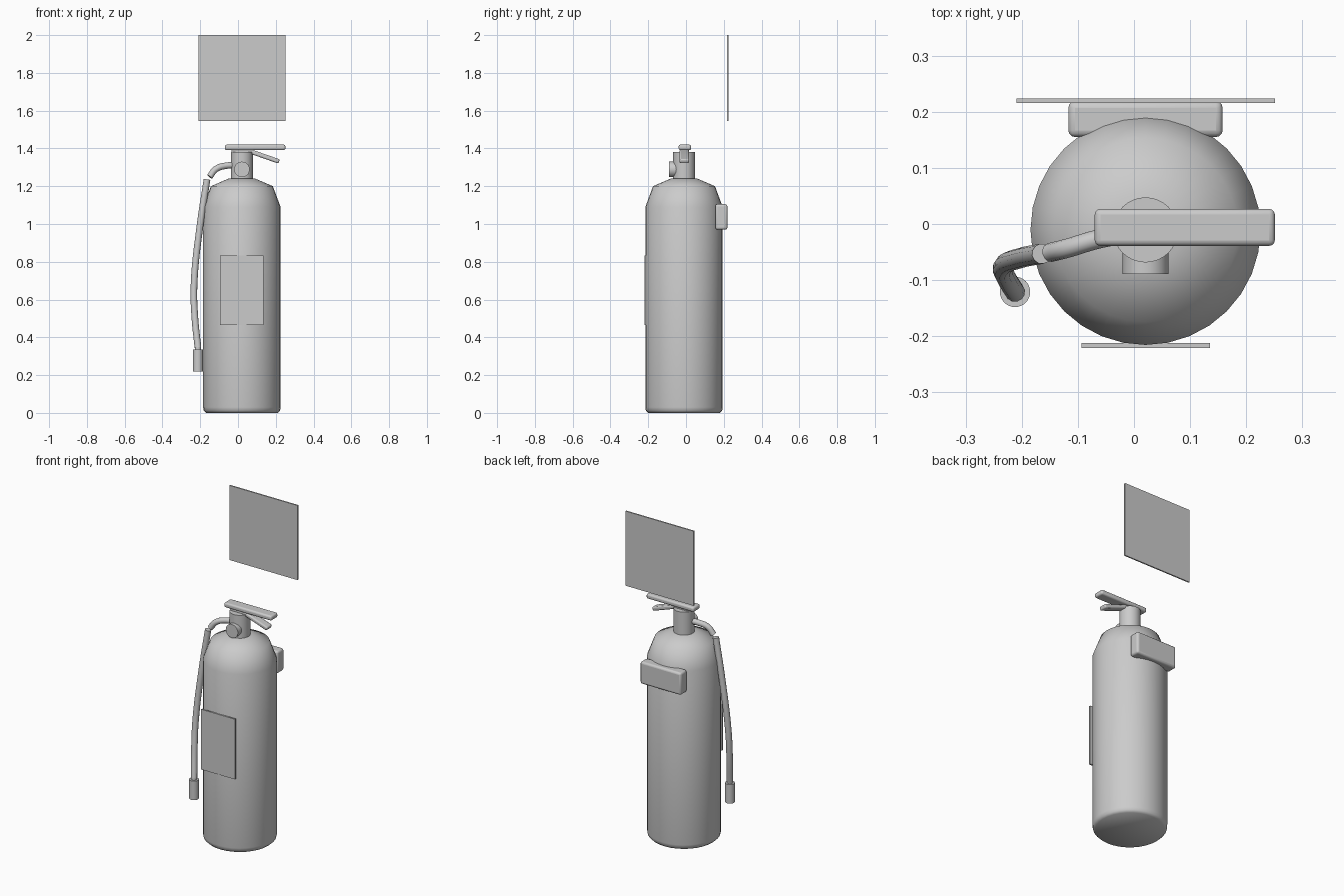
import bpy, bmesh, math
from mathutils import Vector

if "Cube" in bpy.data.objects:
    bpy.data.objects.remove(bpy.data.objects["Cube"])

CX, CY = 0.0205, -0.0105  # axis of the cylinder


def finish(obj, angle=50):
    bpy.ops.object.select_all(action='DESELECT')
    obj.select_set(True)
    bpy.context.view_layer.objects.active = obj
    bpy.ops.object.shade_smooth_by_angle(angle=math.radians(angle))
    return obj


def from_bmesh(name, bm):
    bmesh.ops.recalc_face_normals(bm, faces=bm.faces[:])
    me = bpy.data.meshes.new(name)
    bm.to_mesh(me)
    bm.free()
    obj = bpy.data.objects.new(name, me)
    bpy.context.collection.objects.link(obj)
    return obj


def add_bevel(obj, width, segments=3):
    mod = obj.modifiers.new("Bevel", 'BEVEL')
    mod.width, mod.segments = width, segments
    return finish(obj, 40)


def box(name, lo, hi, bevel=0):
    bm = bmesh.new()
    bmesh.ops.create_cube(bm, size=1)
    for v in bm.verts:
        v.co = Vector([(a + b) / 2 + c * (b - a) for a, b, c in zip(lo, hi, v.co)])
    obj = from_bmesh(name, bm)
    return add_bevel(obj, bevel) if bevel else obj


def lathe(name, profile, segments=32):
    """Revolve (radius, z) points about the cylinder axis and cap both ends."""
    bm = bmesh.new()
    rings = [[bm.verts.new((CX + r * math.cos(2 * math.pi * i / segments),
                            CY + r * math.sin(2 * math.pi * i / segments), z))
              for i in range(segments)] for r, z in profile]
    for a, b in zip(rings, rings[1:]):
        for i in range(segments):
            j = (i + 1) % segments
            bm.faces.new((a[i], a[j], b[j], b[i]))
    bm.faces.new(rings[0])
    bm.faces.new(rings[-1])
    return finish(from_bmesh(name, bm))


def rod(name, start, end, radius, segments=32):
    start, end = Vector(start), Vector(end)
    d = end - start
    bpy.ops.mesh.primitive_cylinder_add(vertices=segments, radius=radius, depth=d.length,
                                        location=(start + end) / 2,
                                        rotation=d.to_track_quat('Z', 'Y').to_euler())
    bpy.context.object.name = name
    return finish(bpy.context.object)


def tube(name, points, radius):
    """Smooth round tube through the points."""
    cu = bpy.data.curves.new(name, 'CURVE')
    cu.dimensions = '3D'
    cu.bevel_depth, cu.bevel_resolution = radius, 4
    cu.use_fill_caps, cu.resolution_u = True, 6
    sp = cu.splines.new('BEZIER')
    sp.bezier_points.add(len(points) - 1)
    for bp, p in zip(sp.bezier_points, points):
        bp.co = p
        bp.handle_left_type = bp.handle_right_type = 'AUTO'
    obj = bpy.data.objects.new(name, cu)
    bpy.context.collection.objects.link(obj)
    bpy.ops.object.select_all(action='DESELECT')
    obj.select_set(True)
    bpy.context.view_layer.objects.active = obj
    bpy.ops.object.convert(target='MESH')
    return finish(bpy.context.object)


def extrude_xz(name, outline, y0, y1):
    bm = bmesh.new()
    face = bm.faces.new([bm.verts.new((x, y0, z)) for x, z in outline])
    ext = bmesh.ops.extrude_face_region(bm, geom=[face])['geom']
    bmesh.ops.translate(bm, vec=(0, y1 - y0, 0),
                        verts=[g for g in ext if isinstance(g, bmesh.types.BMVert)])
    return from_bmesh(name, bm)


# Pressure cylinder and valve neck
lathe("cylinder_body", [(0.19, 0), (0.202, 0.012), (0.205, 0.03), (0.205, 1.09),
                        (0.164, 1.20), (0.067, 1.242)])
lathe("valve_neck", [(0.058, 1.235), (0.058, 1.382)])

# Squeeze handles
box("top_handle", (-0.07, -0.039, 1.391), (0.251, 0.027, 1.42), 0.01)
lever = extrude_xz("lower_lever", [(-0.035, 1.373), (0.07, 1.37), (0.213, 1.32),
                                   (0.222, 1.342), (0.075, 1.393), (-0.035, 1.395)],
                   -0.034, 0.016)
add_bevel(lever, 0.007, 2)

# Pressure gauge
rod("pressure_gauge", (CX, -0.05, 1.289), (CX, -0.089, 1.289), 0.041)

# Hose: outlet pipe, flexible hose and nozzle
tube("outlet_pipe", [(0.0, -0.016, 1.31), (-0.06, -0.026, 1.309),
                     (-0.118, -0.043, 1.29), (-0.15, -0.051, 1.25)], 0.017)
tube("hose", [(-0.164, -0.053, 1.236), (-0.2, -0.06, 1.0), (-0.233, -0.076, 0.67),
              (-0.228, -0.095, 0.50), (-0.212, -0.121, 0.345)], 0.018)
rod("nozzle_stem", (-0.212, -0.121, 0.32), (-0.212, -0.121, 0.352), 0.016, 16)
rod("nozzle", (-0.212, -0.121, 0.22), (-0.212, -0.121, 0.336), 0.027)

# Wall bracket, front label plate and wall sign
box("wall_bracket", (-0.117, 0.155, 0.97), (0.158, 0.219, 1.105), 0.012)
box("label_plate", (-0.094, -0.221, 0.465), (0.135, -0.212, 0.832))
box("wall_sign", (-0.209, 0.216, 1.545), (0.251, 0.224, 2.0))
